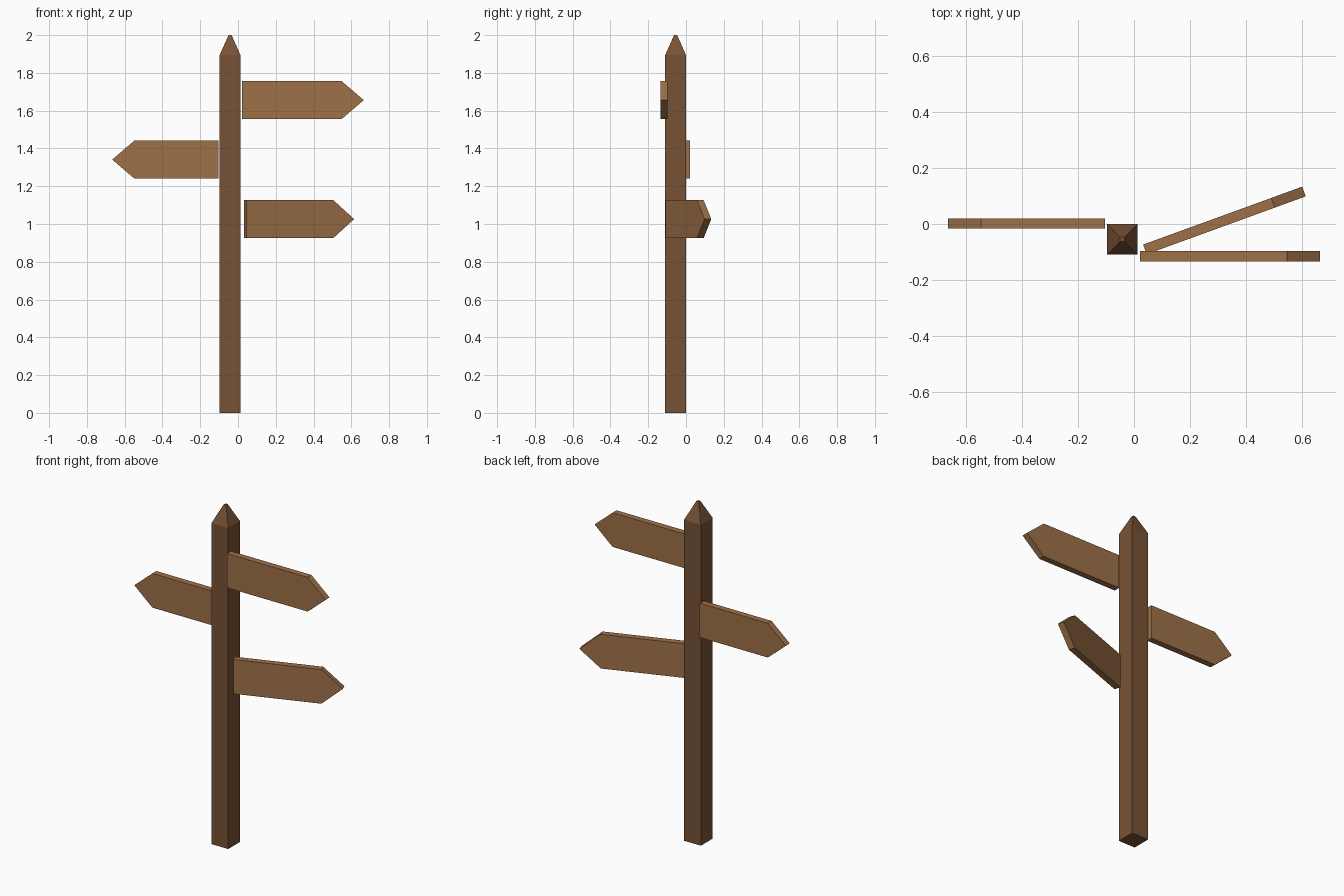
import bpy, bmesh, math
from mathutils import Matrix

if "Cube" in bpy.data.objects:
    bpy.data.objects.remove(bpy.data.objects["Cube"])


def material(name, rgb):
    m = bpy.data.materials.new(name)
    m.diffuse_color = (*rgb, 1)
    m.use_nodes = True
    m.node_tree.nodes["Principled BSDF"].inputs["Base Color"].default_value = m.diffuse_color
    return m


DARK = material("dark brown wood", (0.187, 0.084, 0.035))
LIGHT = material("light brown wood", (0.342, 0.165, 0.066))


def make_object(name, bm, mat):
    bmesh.ops.recalc_face_normals(bm, faces=bm.faces)
    mesh = bpy.data.meshes.new(name)
    bm.to_mesh(mesh)
    bm.free()
    mesh.materials.append(mat)
    obj = bpy.data.objects.new(name, mesh)
    bpy.context.collection.objects.link(obj)
    return obj


def post(name, x, y, half, shoulder, top, tip_half):
    """Square post tapering to a small blunt point."""
    bm = bmesh.new()
    rings = []
    for h, z in ((half, 0), (half, shoulder), (tip_half, top)):
        rings.append([bm.verts.new((x + sx * h, y + sy * h, z))
                      for sx, sy in ((-1, -1), (1, -1), (1, 1), (-1, 1))])
    for a, b in zip(rings, rings[1:]):
        for i in range(4):
            j = (i + 1) % 4
            bm.faces.new((a[i], a[j], b[j], b[i]))
    bm.faces.new(rings[0][::-1])
    bm.faces.new(rings[-1])
    return make_object(name, bm, DARK)


def arrow_board(name, start, body, angle, tip=0.118, half_h=0.101, thick=0.037):
    """Pointed board running from its square end along the given heading."""
    profile = [(0, -half_h), (body, -half_h), (body + tip, 0),
               (body, half_h), (0, half_h)]
    bm = bmesh.new()
    face = bm.faces.new([bm.verts.new((u, -thick / 2, v)) for u, v in profile])
    ext = bmesh.ops.extrude_face_region(bm, geom=[face])
    verts = [g for g in ext["geom"] if isinstance(g, bmesh.types.BMVert)]
    bmesh.ops.translate(bm, vec=(0, thick, 0), verts=verts)
    bm.transform(Matrix.Translation(start) @ Matrix.Rotation(math.radians(angle), 4, "Z"))
    return make_object(name, bm, LIGHT)


# Upright
post("post", -0.042, -0.055, 0.055, 1.895, 2.0, 0.008)

# Direction boards, top to bottom
arrow_board("upper_arrow_board", (0.022, -0.116, 1.656), 0.526, 0)
arrow_board("middle_arrow_board", (-0.104, 0.002, 1.341), 0.444, 180)
arrow_board("lower_arrow_board", (0.039, -0.091, 1.026), 0.488, 20)
